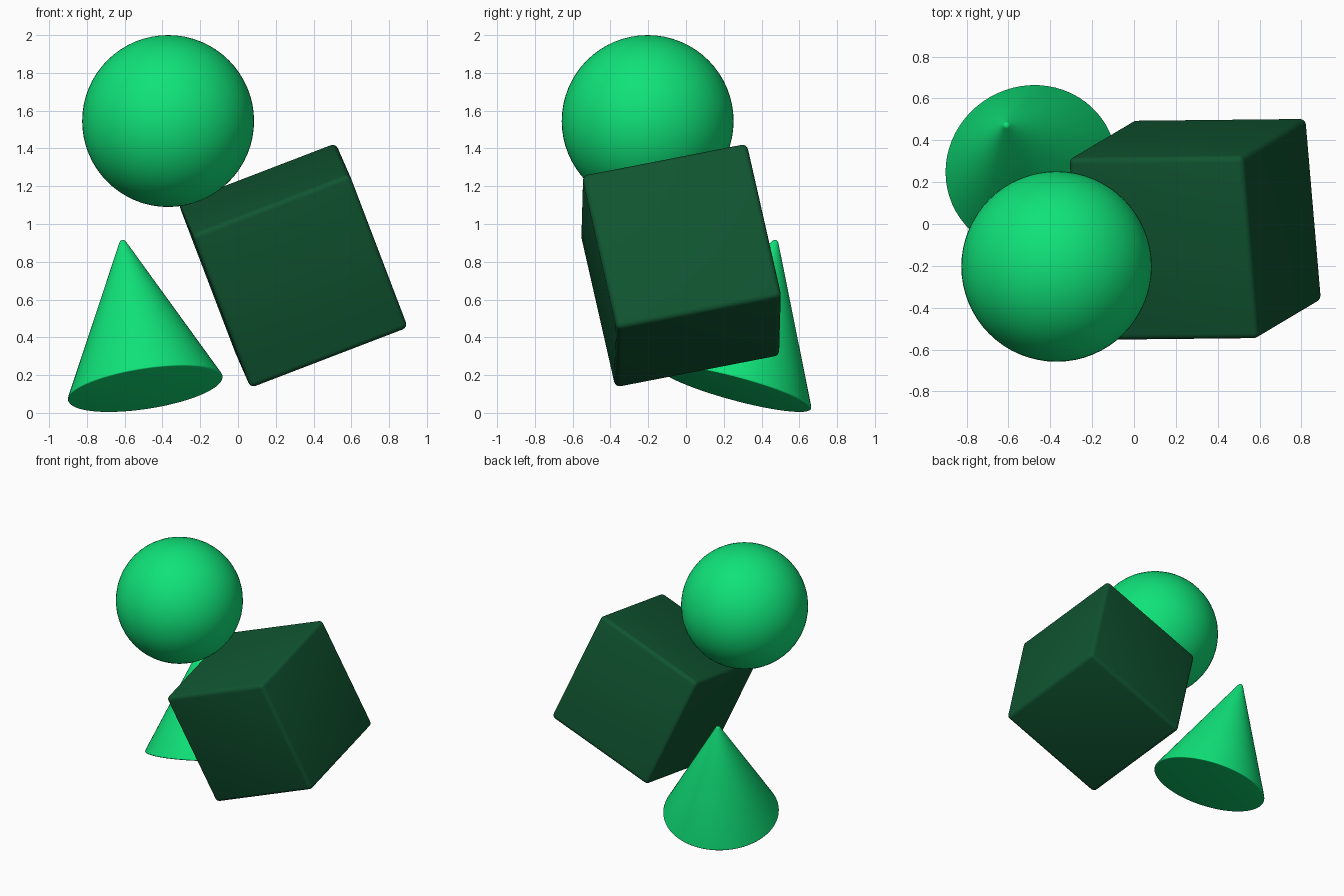
import bpy
from math import radians
from mathutils import Matrix, Vector

if "Cube" in bpy.data.objects:
    bpy.data.objects.remove(bpy.data.objects["Cube"])


def material(name, color):
    m = bpy.data.materials.new(name)
    m.diffuse_color = (*color, 1)
    m.use_nodes = True
    m.node_tree.nodes["Principled BSDF"].inputs["Base Color"].default_value = m.diffuse_color
    return m


def finish(name, mat, bevel=0):
    ob = bpy.context.object
    ob.name = name
    ob.data.materials.append(mat)
    bpy.ops.object.shade_smooth()
    if bevel:
        mod = ob.modifiers.new("rounded_edges", 'BEVEL')
        mod.width = bevel
        mod.segments = 4
        mod.limit_method = 'ANGLE'
        mod.angle_limit = radians(35)
    return ob


bright = material("bright_green", (0.005, 0.76, 0.19))
dark = material("dark_green", (0.005, 0.09, 0.03))

# ball resting on top of the cube
bpy.ops.mesh.primitive_uv_sphere_add(segments=64, ring_count=32, radius=0.455,
                                     location=(-0.37, -0.203, 1.545))
finish("ball", bright)

# tilted cube with softened edges
bpy.ops.mesh.primitive_cube_add(size=0.893)
cube = finish("cube", dark, 0.03)
u = Vector((0.933, 0.01, 0.358)).normalized()
v = Vector((-0.085, 0.98, 0.19))
w = u.cross(v).normalized()
v = w.cross(u)
cube.matrix_world = Matrix.Translation((0.292, -0.026, 0.78)) @ Matrix((u, v, w)).transposed().to_4x4()

# leaning cone with a slightly blunt tip
base, tip = Vector((-0.49, 0.262, 0.126)), Vector((-0.612, 0.475, 0.915))
axis = tip - base
bpy.ops.mesh.primitive_cone_add(vertices=64, radius1=0.418, radius2=0.012, depth=axis.length)
cone = finish("cone", bright, 0.012)
cone.matrix_world = Matrix.Translation((base + tip) / 2) @ axis.to_track_quat('Z', 'Y').to_matrix().to_4x4()
